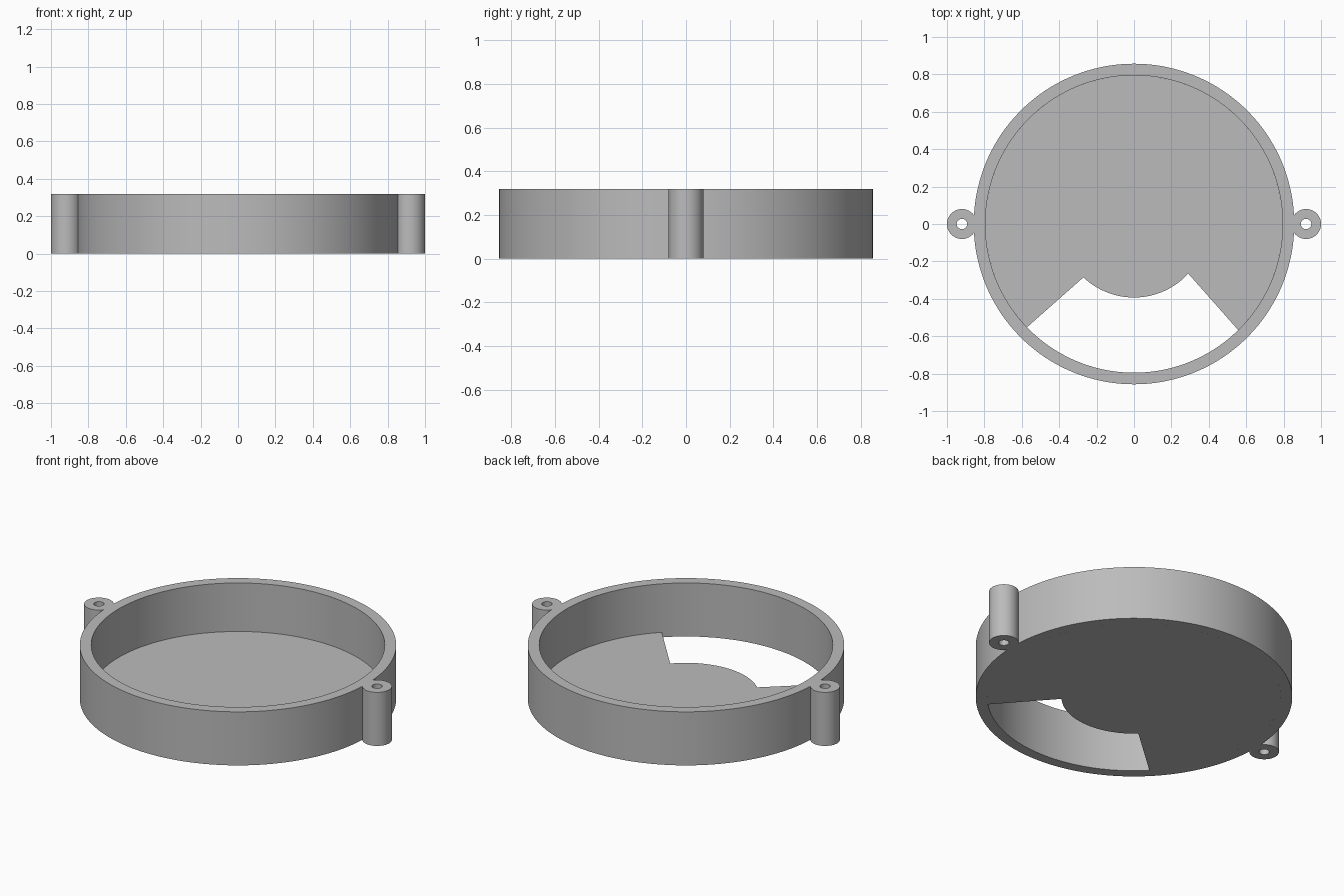
import bpy, bmesh
from math import acos, atan2, cos, sin, pi

cube = bpy.data.objects.get("Cube")
if cube:
    bpy.data.objects.remove(cube, do_unlink=True)

OUTER, INNER, HEIGHT, FLOOR = 0.857, 0.795, 0.32, 0.03
LUG_X, LUG_R, HOLE_R = 0.92, 0.08, 0.028

grey = bpy.data.materials.new("plain grey")
grey.use_nodes = True
colour = (0.5, 0.5, 0.5, 1)
grey.diffuse_color = colour
grey.node_tree.nodes["Principled BSDF"].inputs["Base Color"].default_value = colour


def arc(r, a0, a1, n, cx=0):
    """Points along an arc, both ends included."""
    return [(cx + r * cos(a0 + (a1 - a0) * i / n), r * sin(a0 + (a1 - a0) * i / n))
            for i in range(n + 1)]


def circle(r, n, cx=0):
    return arc(r, 0, 2 * pi, n, cx)[:-1]


def plate(name, loops, height):
    """Extrude closed outlines (inner loops become holes) up from z = 0."""
    curve = bpy.data.curves.new(name, 'CURVE')
    curve.dimensions, curve.fill_mode = '2D', 'BOTH'
    curve.extrude = height / 2
    for pts in loops:
        spline = curve.splines.new('POLY')
        spline.points.add(len(pts) - 1)
        for p, (x, y) in zip(spline.points, pts):
            p.co = (x, y, 0, 1)
        spline.use_cyclic_u = True
    temp = bpy.data.objects.new(name + " outline", curve)
    bpy.context.collection.objects.link(temp)
    mesh = bpy.data.meshes.new_from_object(
        temp.evaluated_get(bpy.context.evaluated_depsgraph_get()))
    bpy.data.objects.remove(temp, do_unlink=True)
    # Weld caps to sides and stand the part on the ground
    bm = bmesh.new()
    bm.from_mesh(mesh)
    bmesh.ops.remove_doubles(bm, verts=bm.verts, dist=1e-5)
    bmesh.ops.translate(bm, verts=bm.verts, vec=(0, 0, height / 2))
    bmesh.ops.recalc_face_normals(bm, faces=bm.faces)
    bm.to_mesh(mesh)
    bm.free()
    mesh.name = name
    mesh.materials.clear()
    mesh.materials.append(grey)
    obj = bpy.data.objects.new(name, mesh)
    bpy.context.collection.objects.link(obj)
    bpy.ops.object.select_all(action='DESELECT')
    obj.select_set(True)
    bpy.context.view_layer.objects.active = obj
    bpy.ops.object.shade_smooth_by_angle(angle=pi / 6)
    return obj


# Wall: ring outline blended into the two screw lugs
a = acos((OUTER**2 + LUG_X**2 - LUG_R**2) / (2 * OUTER * LUG_X))
b = atan2(OUTER * sin(a), OUTER * cos(a) - LUG_X)
half = arc(OUTER, a - pi, -a, 72)[:-1] + arc(LUG_R, -b, b, 32, LUG_X)[:-1]
outline = half + [(-x, -y) for x, y in half]
plate("wall_with_lugs", [outline, circle(INNER, 144),
                         circle(HOLE_R, 24, LUG_X), circle(HOLE_R, 24, -LUG_X)], HEIGHT)

# Floor: disc with a wide opening at the front around a rounded tongue
right_out, left_out = atan2(-0.565, 0.555), atan2(-0.55, -0.57) + 2 * pi
right_in, left_in = atan2(-0.265, 0.29), atan2(-0.285, -0.27)
floor_edge = arc(INNER, right_out, left_out, 108) + arc(0.393, left_in, right_in, 36)
plate("floor", [floor_edge], FLOOR)
